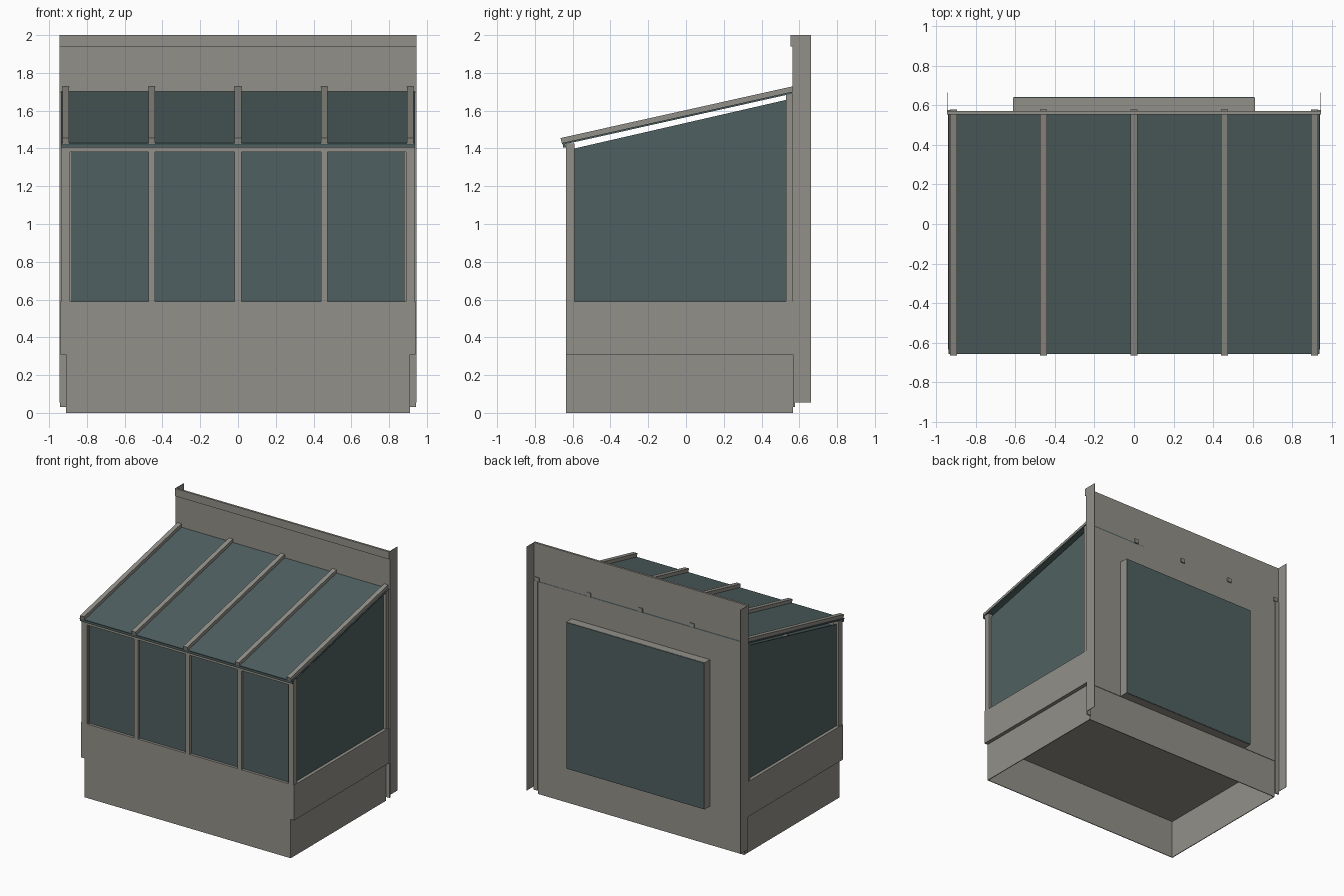
import bpy
import bmesh

cube = bpy.data.objects.get("Cube")
if cube:
    bpy.data.objects.remove(cube, do_unlink=True)


def make_material(name, colour):
    mat = bpy.data.materials.new(name)
    mat.use_nodes = True
    mat.diffuse_color = colour
    mat.node_tree.nodes["Principled BSDF"].inputs["Base Color"].default_value = colour
    return mat


GREY = make_material("warm grey frame", (0.29, 0.28, 0.25, 1))
GLASS = make_material("dark teal glass", (0.08, 0.118, 0.12, 1))


def prism(name, x0, x1, profile, mat):
    """Extrude a (y, z) profile along x."""
    bm = bmesh.new()
    face = bm.faces.new([bm.verts.new((x0, y, z)) for y, z in profile])
    new = bmesh.ops.extrude_face_region(bm, geom=[face])["geom"]
    moved = [v for v in new if isinstance(v, bmesh.types.BMVert)]
    bmesh.ops.translate(bm, vec=(x1 - x0, 0, 0), verts=moved)
    bmesh.ops.recalc_face_normals(bm, faces=bm.faces)
    mesh = bpy.data.meshes.new(name)
    bm.to_mesh(mesh)
    bm.free()
    mesh.materials.append(mat)
    obj = bpy.data.objects.new(name, mesh)
    bpy.context.collection.objects.link(obj)
    return obj


def box(name, x, y, z, mat=GREY):
    return prism(name, x[0], x[1],
                 [(y[0], z[0]), (y[1], z[0]), (y[1], z[1]), (y[0], z[1])], mat)


def pair(name, x, y, z, mat=GREY):
    """The same box on the left (+x) and the right (-x)."""
    box("left_" + name, x, y, z, mat)
    box("right_" + name, (-x[1], -x[0]), y, z, mat)


def roof_z(y, drop=0.0):
    return 1.603 + 0.2227 * y - drop


FRONT, BACK = -0.635, 0.57
STEP, SILL = 0.31, 0.59

# Hollow base, open underneath, with a floor at the step
box("base_front", (-0.91, 0.91), (FRONT, FRONT + 0.006), (0, STEP))
box("base_back", (-0.91, 0.91), (BACK - 0.01, BACK - 0.004), (0, STEP))
pair("base_side", (0.904, 0.91), (FRONT, BACK - 0.004), (0, STEP))
box("floor", (-0.91, 0.91), (FRONT + 0.006, BACK - 0.01), (STEP, STEP + 0.01))

# Sill panels, overhanging the base at the sides
box("front_sill_panel", (-0.94, 0.94), (FRONT, -0.59), (STEP, SILL))
pair("side_sill_panel", (0.89, 0.94), (-0.59, BACK), (STEP, SILL))

# Posts, header and front glazing
pair("front_corner_post", (0.89, 0.935), (FRONT, -0.59), (SILL, 1.425))
pair("front_inner_bead", (0.88, 0.89), (-0.625, -0.6), (SILL, 1.38))
box("front_header", (-0.89, 0.89), (FRONT, -0.6), (1.38, 1.41))
box("front_glass", (-0.88, 0.88), (-0.614, -0.606), (SILL, 1.38), GLASS)
for i, x in enumerate((-0.457, 0, 0.457)):
    box(f"front_mullion_{i + 1}", (x - 0.018, x + 0.018), (FRONT, -0.6), (SILL, 1.38))

# Side glazing stops short of the sloping roof
for side, s in (("left", 1), ("right", -1)):
    prism(side + "_side_glass", s * 0.906, s * 0.914,
          [(-0.59, SILL), (0.53, SILL), (0.53, 1.657), (-0.59, 1.4)], GLASS)
    prism(side + "_back_post", s * 0.89, s * 0.935,
          [(0.53, SILL), (BACK, SILL), (BACK, roof_z(BACK, 0.038)),
           (0.53, roof_z(0.53, 0.038))], GREY)

# Sloping roof glass and rafters
prism("roof_glass", -0.938, 0.938,
      [(-0.654, roof_z(-0.654, 0.038)), (BACK, roof_z(BACK, 0.038)),
       (BACK, roof_z(BACK, 0.028)), (-0.657, roof_z(-0.657, 0.028))], GLASS)
box("eave_trim", (-0.938, 0.938), (-0.652, -0.632), (1.405, 1.42), GLASS)
for i, x in enumerate((-0.912, -0.457, 0, 0.457, 0.912)):
    prism(f"rafter_{i + 1}", x - 0.018, x + 0.018,
          [(-0.657, roof_z(-0.657, 0.032)), (0.578, roof_z(0.578, 0.032)),
           (0.578, roof_z(0.578)), (-0.664, roof_z(-0.664))], GREY)

# Back wall with its top band, side flashings and back strips
box("back_wall", (-0.945, 0.945), (0.564, BACK), (STEP, 2))
box("wall_top_band", (-0.945, 0.945), (0.553, 0.564), (1.94, 2))
pair("side_flashing", (0.942, 0.945), (BACK, 0.663), (0.055, 2))
pair("back_strip", (0.908, 0.942), (0.567, 0.576), (0.03, 1.7))

# Projecting back window
pair("window_side", (0.6, 0.61), (BACK, 0.637), (STEP, 1.48))
box("window_top", (-0.6, 0.6), (BACK, 0.637), (1.47, 1.48))
box("window_bottom", (-0.6, 0.6), (BACK, 0.637), (STEP, STEP + 0.01))
box("window_glass", (-0.608, 0.608), (0.637, 0.641), (STEP + 0.002, 1.478), GLASS)
